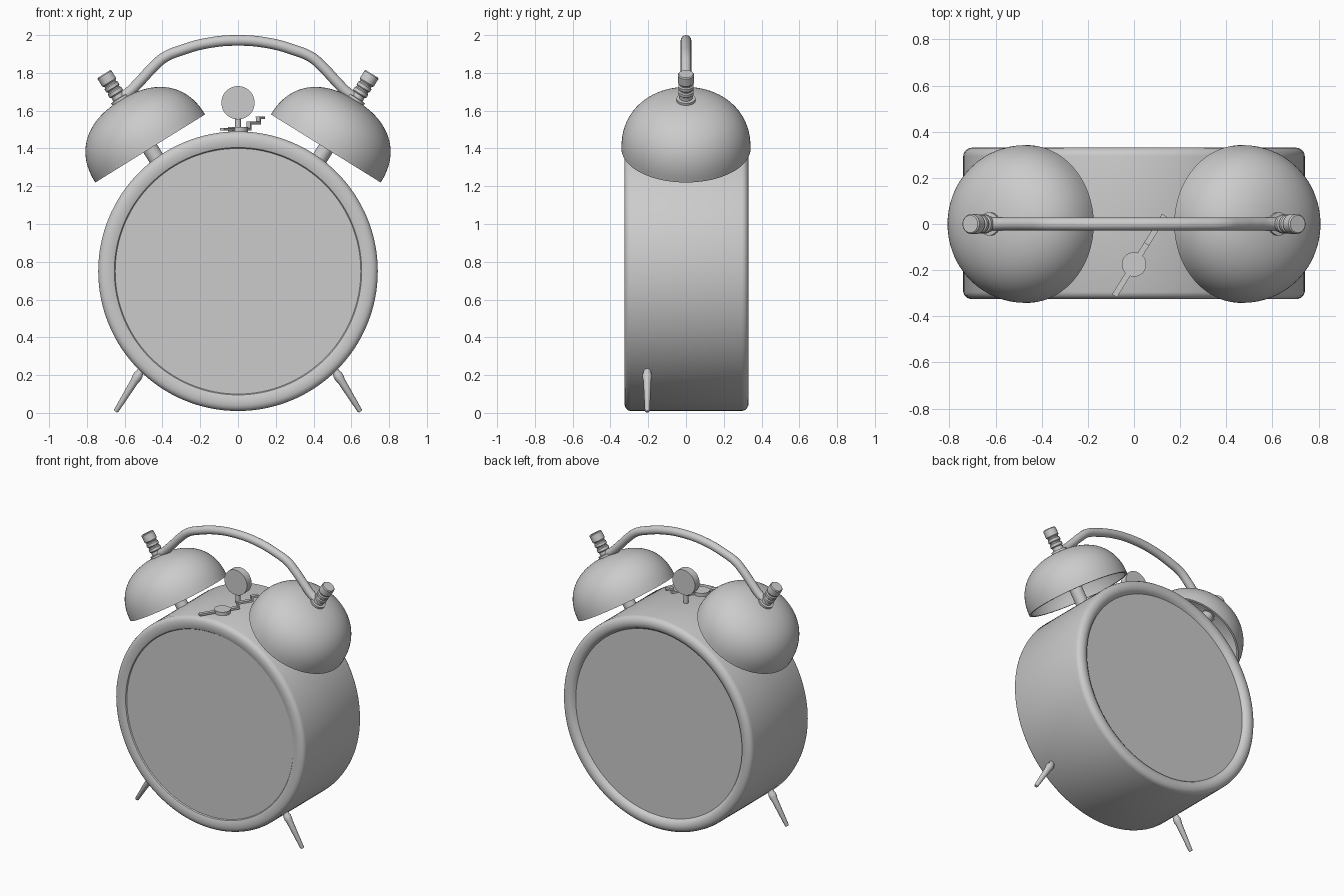
import bpy, bmesh, math
from mathutils import Vector, Matrix

if "Cube" in bpy.data.objects:
    bpy.data.objects.remove(bpy.data.objects["Cube"])


def finish(bm, name, angle=35):
    bmesh.ops.recalc_face_normals(bm, faces=bm.faces[:])
    me = bpy.data.meshes.new(name)
    bm.to_mesh(me)
    bm.free()
    for p in me.polygons:
        p.use_smooth = True
    me.set_sharp_from_angle(angle=math.radians(angle))
    ob = bpy.data.objects.new(name, me)
    bpy.context.collection.objects.link(ob)
    return ob


def lathe(name, profile, origin, axis, segs=32):
    """Spin (radius, height) pairs around an axis through origin."""
    bm = bmesh.new()
    m = Matrix.Translation(origin) @ Vector(axis).to_track_quat('Z', 'Y').to_matrix().to_4x4()
    rings = []
    for r, s in profile:
        n = 1 if r < 1e-6 else segs
        rings.append([bm.verts.new(m @ Vector((r * math.cos(2 * math.pi * i / segs),
                                               r * math.sin(2 * math.pi * i / segs), s)))
                      for i in range(n)])
    for a, b in zip(rings, rings[1:]):
        for i in range(segs):
            j = (i + 1) % segs
            quad = [a[i % len(a)], a[j % len(a)], b[j % len(b)], b[i % len(b)]]
            bm.faces.new(list(dict.fromkeys(quad)))
    return finish(bm, name)


def dome(radius, height, base=0.0, steps=24, n=2.3):
    """Slightly squared dome profile, from crown to rim."""
    pts = []
    for i in range(steps + 1):
        t = math.pi / 2 * (1 - i / steps)
        c = max(math.cos(t), 0) if i else 0
        pts.append((radius * c ** (2 / n), base + height * max(math.sin(t), 0) ** (2 / n)))
    return pts


# Drum body with rounded rims and recessed front and back discs
lathe("clock_body", [
    (0, -0.312), (0.65, -0.312), (0.655, -0.319), (0.67, -0.324), (0.69, -0.326),
    (0.71, -0.325), (0.725, -0.319), (0.735, -0.309), (0.74, -0.295),
    (0.74, 0.295), (0.737, 0.309), (0.728, 0.321), (0.713, 0.329), (0.695, 0.332),
    (0.675, 0.328), (0.66, 0.318), (0.65, 0.302), (0, 0.302)],
    (0, 0, 0.75), (0, 1, 0), 128)

for side, sx in (("left", -1), ("right", 1)):
    axis = Vector((sx * 0.527, 0, 0.85)).normalized()
    centre = Vector((sx * 0.465, 0, 1.40))

    # Hollow bell
    lathe(side + "_bell", dome(0.342, 0.30) + dome(0.328, 0.286)[::-1], centre, axis, 80)

    # Post holding the bell on the drum
    lathe(side + "_bell_post", [(0, -0.12), (0.042, -0.12), (0.042, 0.292), (0, 0.292)],
          centre, axis)

    # Ribbed nut and washer on top of the bell
    lathe(side + "_bell_nut", [
        (0, 0.28), (0.05, 0.28), (0.05, 0.312), (0.034, 0.314), (0.034, 0.335),
        (0.041, 0.341), (0.041, 0.358), (0.035, 0.364), (0.035, 0.370),
        (0.041, 0.376), (0.041, 0.392), (0.035, 0.398), (0.035, 0.404),
        (0.043, 0.412), (0.043, 0.458), (0.038, 0.464), (0, 0.464)], centre, axis)

    # Tapered foot
    lathe(side + "_foot", [
        (0, -0.04), (0.02, -0.04), (0.02, 0.012), (0.025, 0.022), (0.025, 0.045),
        (0.021, 0.06), (0.013, 0.246), (0.009, 0.252), (0, 0.252)],
        (sx * 0.515, -0.205, 0.221), (sx * 0.526, 0, -0.85), 24)

# Carrying handle swept along a mirrored path
half = [(0.625, 1.665), (0.58, 1.695), (0.52, 1.755), (0.45, 1.83), (0.39, 1.882),
        (0.30, 1.92), (0.16, 1.958)]
path = [(-x, z) for x, z in half] + [(0, 1.972)] + half[::-1]
cu = bpy.data.curves.new("handle", 'CURVE')
cu.dimensions = '3D'
cu.bevel_depth = 0.028
cu.bevel_resolution = 6
cu.use_fill_caps = True
sp = cu.splines.new('BEZIER')
sp.bezier_points.add(len(path) - 1)
for p, (x, z) in zip(sp.bezier_points, path):
    p.co = (x, 0, z)
    p.handle_left_type = p.handle_right_type = 'AUTO'
handle = bpy.data.objects.new("handle", cu)
bpy.context.collection.objects.link(handle)
bpy.context.view_layer.objects.active = handle
handle.select_set(True)
bpy.ops.object.convert(target='MESH')
bpy.ops.object.shade_smooth_by_angle(angle=math.radians(40))

# Hammer: flat round head on a short stem
lathe("hammer_head", [(0, -0.026), (0.088, -0.026), (0.088, 0.026), (0, 0.026)],
      (0, 0, 1.642), (0, 1, 0), 48)
lathe("hammer_stem", [(0, 0), (0.015, 0), (0.015, 0.12), (0, 0.12)],
      (0, 0, 1.46), (0, 0, 1), 16)

# Alarm lever pivot
lathe("lever_pivot", [(0, 0), (0.053, 0), (0.053, 0.038), (0, 0.038)],
      (0, -0.175, 1.475), (0, 0, 1), 32)

# Stepped alarm lever: flat strip following a staircase path
steps = [(-0.16, 1.502), (0.105, 1.502), (0.115, 1.535), (0.2, 1.535),
         (0.21, 1.562), (0.25, 1.562)]
d = Vector((0.527, 0.85, 0))
w = Vector((0.85, -0.527, 0)) * 0.0125
bm = bmesh.new()
rows = []
for i, (s, z) in enumerate(steps):
    shift = -0.012 if i in (2, 4) else 0
    for_top = Vector((0, -0.175, z + 0.007)) + d * (s + shift)
    for_low = Vector((0, -0.175, z - 0.007)) + d * (s + (0.012 if i in (1, 3) else 0))
    rows.append([bm.verts.new(v) for v in (for_low - w, for_low + w, for_top + w, for_top - w)])
for a, b in zip(rows, rows[1:]):
    for i in range(4):
        bm.faces.new((a[i], a[(i + 1) % 4], b[(i + 1) % 4], b[i]))
bm.faces.new(rows[0])
bm.faces.new(rows[-1])
finish(bm, "alarm_lever", 20)
